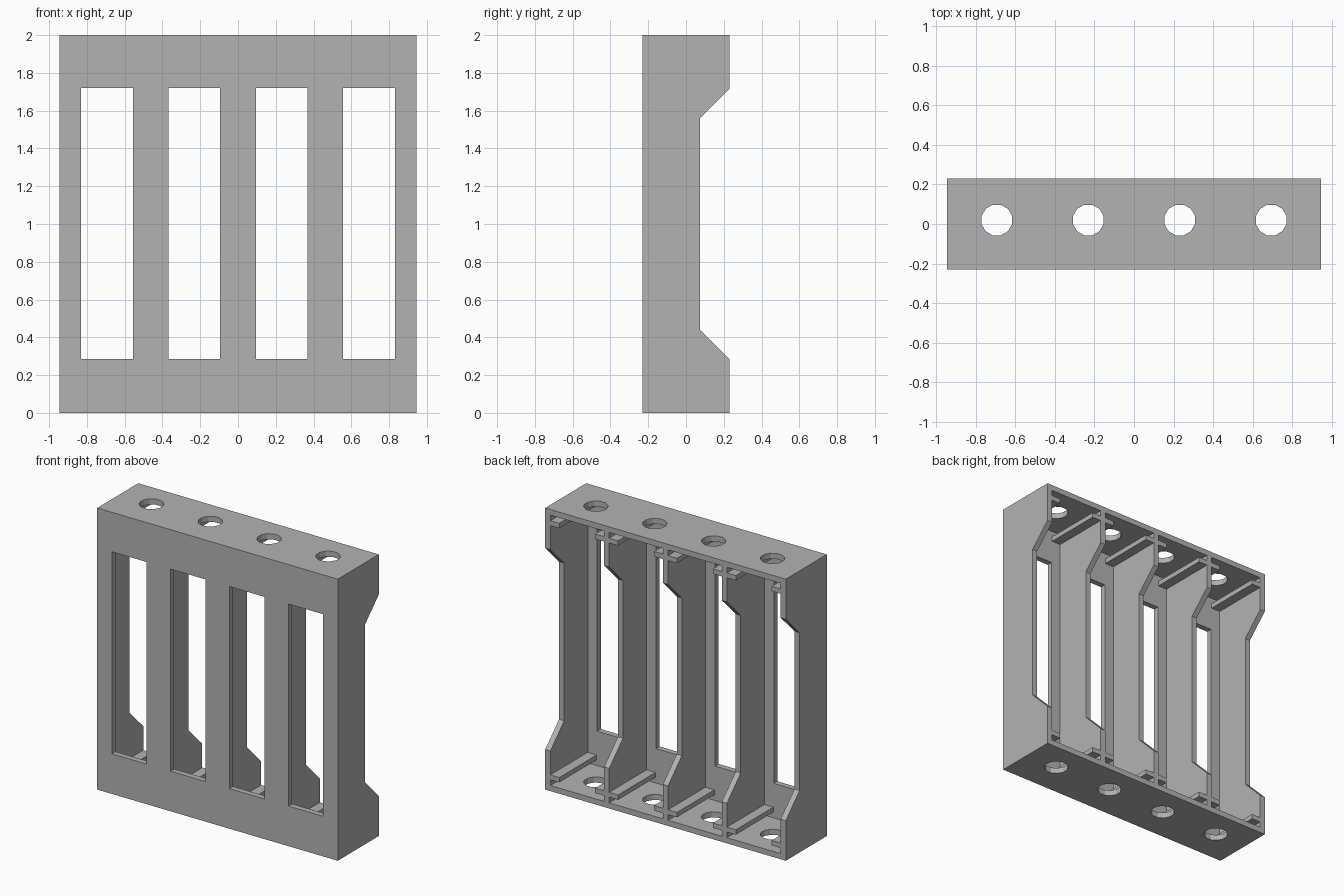
import bpy, bmesh, math
from mathutils import Matrix, Vector

cube = bpy.data.objects.get("Cube")
if cube:
    bpy.data.objects.remove(cube, do_unlink=True)

W, D, H, T = 0.945, 0.23, 2.0, 0.04      # half width, half depth, height, wall
PITCH = (2 * W - T) / 4
BAYS = [(i - 1.5) * PITCH for i in range(4)]
WALLS = [(i - 2) * PITCH for i in range(5)]

grey = bpy.data.materials.new("plain grey")
grey.use_nodes = True
colour = (0.45, 0.45, 0.45, 1)
grey.diffuse_color = colour
grey.node_tree.nodes["Principled BSDF"].inputs["Base Color"].default_value = colour


def finish(name, bm):
    bmesh.ops.recalc_face_normals(bm, faces=bm.faces)
    mesh = bpy.data.meshes.new(name)
    bm.to_mesh(mesh)
    bm.free()
    mesh.materials.append(grey)
    ob = bpy.data.objects.new(name, mesh)
    bpy.context.collection.objects.link(ob)
    return ob


def add_box(bm, lo, hi):
    lo, hi = Vector(lo), Vector(hi)
    bmesh.ops.create_cube(bm, size=1, matrix=Matrix.Translation((lo + hi) / 2)
                          @ Matrix.Diagonal((*(hi - lo), 1)))


def box(name, lo, hi):
    bm = bmesh.new()
    add_box(bm, lo, hi)
    return finish(name, bm)


def cut(ob, cutter):
    # Apply the cut and discard the helper
    cutter.hide_render = True
    mod = ob.modifiers.new("cut", 'BOOLEAN')
    mod.operation, mod.solver, mod.object = 'DIFFERENCE', 'EXACT', cutter
    bpy.context.view_layer.objects.active = ob
    bpy.ops.object.modifier_apply(modifier=mod.name)
    bpy.data.objects.remove(cutter, do_unlink=True)


# Front panel with four tall windows
panel = box("front_panel", (-W, -D, T), (W, -D + T, H - T))
bm = bmesh.new()
for x in BAYS:
    add_box(bm, (x - 0.137, -D - 0.1, 0.285), (x + 0.137, -D + 0.1, 1.72))
cut(panel, finish("window_cutter", bm))

# End plates, each with four twelve-sided holes
for name, z in (("bottom_plate", 0), ("top_plate", H - T)):
    plate = box(name, (-W, -D, z), (W, D, z + T))
    bm = bmesh.new()
    for x in BAYS:
        bmesh.ops.create_cone(
            bm, cap_ends=True, segments=12, radius1=0.08, radius2=0.08, depth=0.2,
            matrix=Matrix.Translation((x, 0.02, z + T / 2))
            @ Matrix.Rotation(math.radians(15), 4, 'Z'))
    cut(plate, finish("hole_cutter", bm))

# Upright walls with a recessed back edge
lower = [(-D + T, T), (D, T), (D, 0.285), (0.075, 0.44)]
profile = lower + [(y, H - z) for y, z in reversed(lower)]
for i, x in enumerate(WALLS):
    bm = bmesh.new()
    face = bm.faces.new([bm.verts.new((x - T / 2, y, z)) for y, z in profile])
    ext = bmesh.ops.extrude_face_region(bm, geom=[face])
    verts = [v for v in ext["geom"] if isinstance(v, bmesh.types.BMVert)]
    bmesh.ops.translate(bm, verts=verts, vec=(T, 0, 0))
    finish(f"upright_wall_{i + 1}", bm)

# Slot rails along both sides of every bay, top and bottom
for name, z in (("bottom_rails", 0.08), ("top_rails", H - 0.115)):
    bm = bmesh.new()
    for x in BAYS:
        for side in (-1, 1):
            a, b = sorted((x + side * (PITCH - T) / 2, x + side * 0.141))
            add_box(bm, (a, -D + T, z), (b, D, z + 0.035))
    finish(name, bm)
